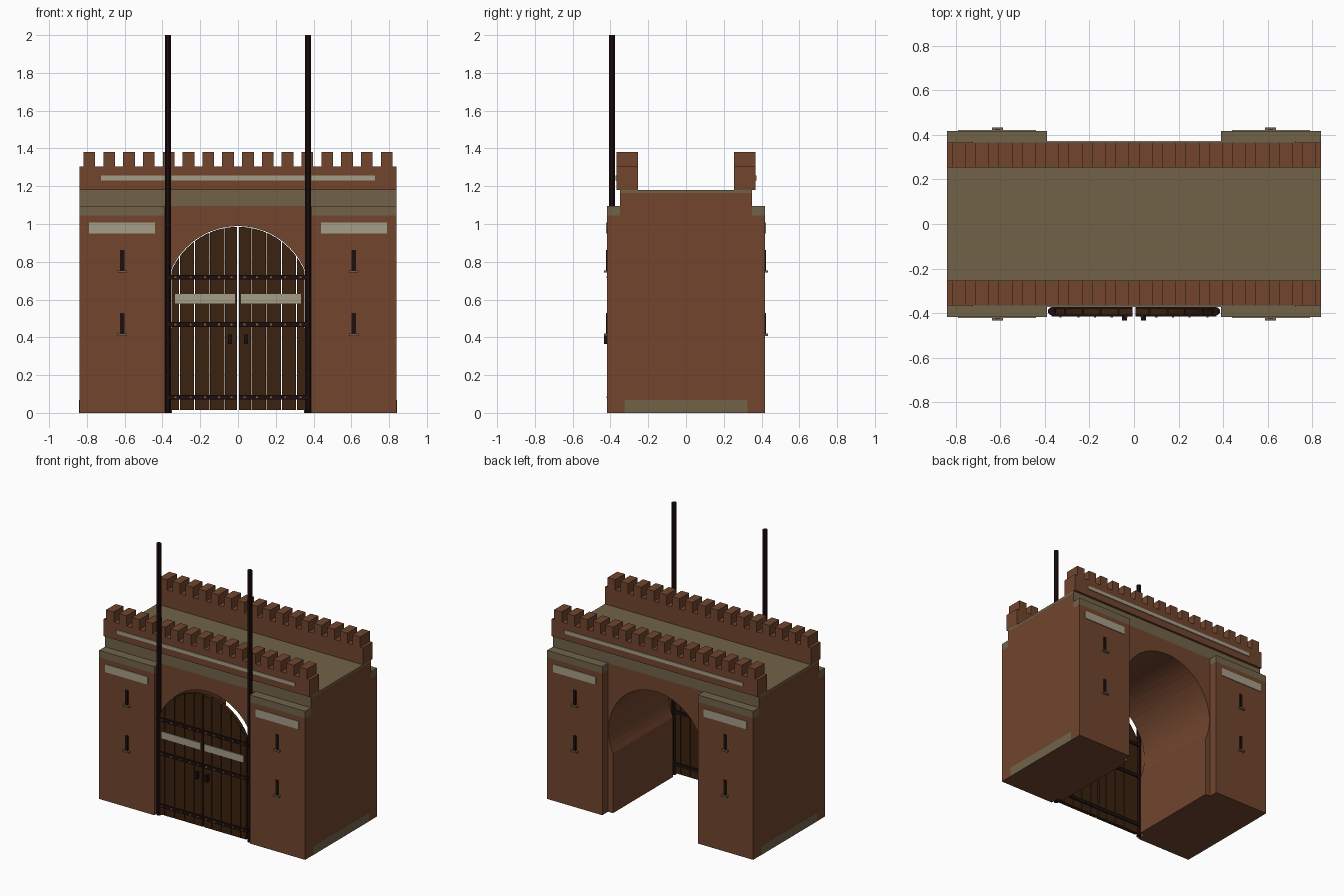
import bpy, bmesh, math

if "Cube" in bpy.data.objects:
    bpy.data.objects.remove(bpy.data.objects["Cube"])


def mat(name, rgb):
    m = bpy.data.materials.new(name)
    m.diffuse_color = (*rgb, 1)
    m.use_nodes = True
    m.node_tree.nodes["Principled BSDF"].inputs["Base Color"].default_value = m.diffuse_color
    return m


BRICK = mat("red_brown_brick", (0.165, 0.060, 0.027))
STONE = mat("khaki_stone", (0.165, 0.124, 0.066))
PALE = mat("pale_stone", (0.376, 0.337, 0.242))
WOOD = mat("dark_wood", (0.042, 0.016, 0.0045))
IRON = mat("dark_iron", (0.013, 0.0045, 0.0045))
BRASS = mat("brass", (0.26, 0.13, 0.045))


def finish(name, bm, *mats):
    bmesh.ops.recalc_face_normals(bm, faces=bm.faces)
    me = bpy.data.meshes.new(name)
    bm.to_mesh(me)
    bm.free()
    for m in mats:
        me.materials.append(m)
    ob = bpy.data.objects.new(name, me)
    bpy.context.collection.objects.link(ob)
    return ob


def add_box(bm, x0, x1, y0, y1, z0, z1):
    vs = bmesh.ops.create_cube(bm, size=1)["verts"]
    for v in vs:
        v.co = ((x0 + x1) / 2 + v.co.x * (x1 - x0),
                (y0 + y1) / 2 + v.co.y * (y1 - y0),
                (z0 + z1) / 2 + v.co.z * (z1 - z0))


def boxes(name, m, dims):
    bm = bmesh.new()
    for d in dims:
        add_box(bm, *d)
    return finish(name, bm, m)


def add_prism(bm, pts, y0, y1):
    """Extrude an x-z outline along y."""
    f = bm.faces.new([bm.verts.new((x, y0, z)) for x, z in pts])
    new = bmesh.ops.extrude_face_region(bm, geom=[f])["geom"]
    for v in new:
        if isinstance(v, bmesh.types.BMVert):
            v.co.y = y1


def span(s, a, b):
    """Mirror an x range to side s."""
    return (a, b) if s > 0 else (-b, -a)


W, D, TIN = 0.84, 0.418, 0.39          # half width, half depth, tower inner edge
WALL, CAP0, CAP1, DECK = 0.35, 1.044, 1.095, 1.18
CZ, R, JAMB = 0.603, 0.386, 0.35       # horseshoe arch

# Central wall with horseshoe passage
a0 = -math.acos(JAMB / R)
arc = [(R * math.cos(a0 + (math.pi - 2 * a0) * i / 40),
        CZ + R * math.sin(a0 + (math.pi - 2 * a0) * i / 40)) for i in range(41)]
bm = bmesh.new()
add_prism(bm, [(TIN + 0.005, 0), (TIN + 0.005, CAP1), (-TIN - 0.005, CAP1), (-TIN - 0.005, 0),
               (-JAMB, 0)] + arc[::-1] + [(JAMB, 0)], -WALL, WALL)
finish("arch_wall", bm, BRICK)

# Towers with stone corner caps
for s, side in ((-1, "left"), (1, "right")):
    x = span(s, TIN, W)
    boxes(side + "_tower", BRICK, [(*x, -D, D, 0, CAP0), (*x, -WALL, WALL, CAP0, CAP1)])
    boxes(side + "_tower_caps", STONE, [(*x, -D, -WALL, CAP0, CAP1), (*x, WALL, D, CAP0, CAP1)])
    boxes(side + "_base_plate", STONE, [(*span(s, W - 0.01, W + 0.001), -0.325, 0.325, 0, 0.068)])

# Upper band: stone front and back, brick ends
bm = bmesh.new()
add_box(bm, -W, W, -WALL, WALL, CAP1, 1.165)
band = finish("upper_band", bm, BRICK, STONE)
for p in band.data.polygons:
    p.material_index = int(abs(p.normal.y) > 0.5)
boxes("roof_deck", STONE, [(-W, W, -WALL, WALL, 1.165, DECK)])

for s, side in ((-1, "front"), (1, "back")):
    # Parapet and merlons
    y = span(s, 0.255, 0.367)
    dims = [(-W, W, *y, DECK, 1.305)]
    for i in range(16):
        c = -0.787 + i * 1.574 / 15
        dims.append((c - 0.031, c + 0.031, *y, 1.305, 1.38))
    boxes(side + "_parapet", BRICK, dims)
    boxes(side + "_parapet_strip", PALE, [(-0.725, 0.725, *span(s, 0.366, 0.373), 1.23, 1.256)])
    # Tower plaques, arrow slits and sills
    pl, sl, si = [], [], []
    for t in (-1, 1):
        pl.append((*span(t, 0.44, 0.79), *span(s, D - 0.002, D + 0.005), 0.95, 1.008))
        for z in (0.42, 0.755):
            sl.append((*span(t, 0.602, 0.624), *span(s, D - 0.002, D + 0.006), z, z + 0.108))
            si.append((*span(t, 0.588, 0.638), *span(s, D - 0.002, D + 0.016), z - 0.012, z))
    boxes(side + "_tower_plaques", PALE, pl)
    boxes(side + "_arrow_slits", IRON, sl)
    boxes(side + "_sills", STONE, si)

# Gate leaves
DR = 0.382
edges = [0.004, 0.070, 0.150, 0.230, 0.310, 0.354]
for s, side in ((-1, "left"), (1, "right")):
    # Planks cut to the arch
    bm = bmesh.new()
    for a, b in zip(edges, edges[1:]):
        a, b = a + 0.002, b - 0.002
        top = [a + (b - a) * i / 6 for i in range(7)]
        pts = [(b, 0.015), (a, 0.015)] + [(x, CZ + math.sqrt(DR * DR - x * x)) for x in top]
        add_prism(bm, [(s * x, z) for x, z in pts], -0.408, -0.380)
    finish(side + "_door_planks", bm, WOOD)
    # Iron straps with rivets
    zs = (0.083, 0.468, 0.718)
    boxes(side + "_door_straps", IRON,
          [(*span(s, 0.006, 0.37), -0.416, -0.373, z - 0.013, z + 0.013) for z in zs])
    bm = bmesh.new()
    for z in zs:
        for x in (0.035, 0.10, 0.175, 0.25, 0.33):
            add_box(bm, s * x - 0.005, s * x + 0.005, -0.420, -0.415, z - 0.005, z + 0.005)
    finish(side + "_rivets", bm, BRASS)
    boxes(side + "_door_plaque", PALE, [(*span(s, 0.016, 0.333), -0.414, -0.407, 0.58, 0.63)])
    boxes(side + "_door_handle", IRON, [(*span(s, 0.032, 0.053), -0.434, -0.407, 0.365, 0.415)])
    # Tall gate post
    bpy.ops.mesh.primitive_cylinder_add(vertices=8, radius=0.0175, depth=2,
                                        location=(s * 0.371, -0.392, 1),
                                        rotation=(0, 0, math.pi / 8))
    ob = bpy.context.object
    ob.name = side + "_gate_post"
    ob.data.materials.append(IRON)
